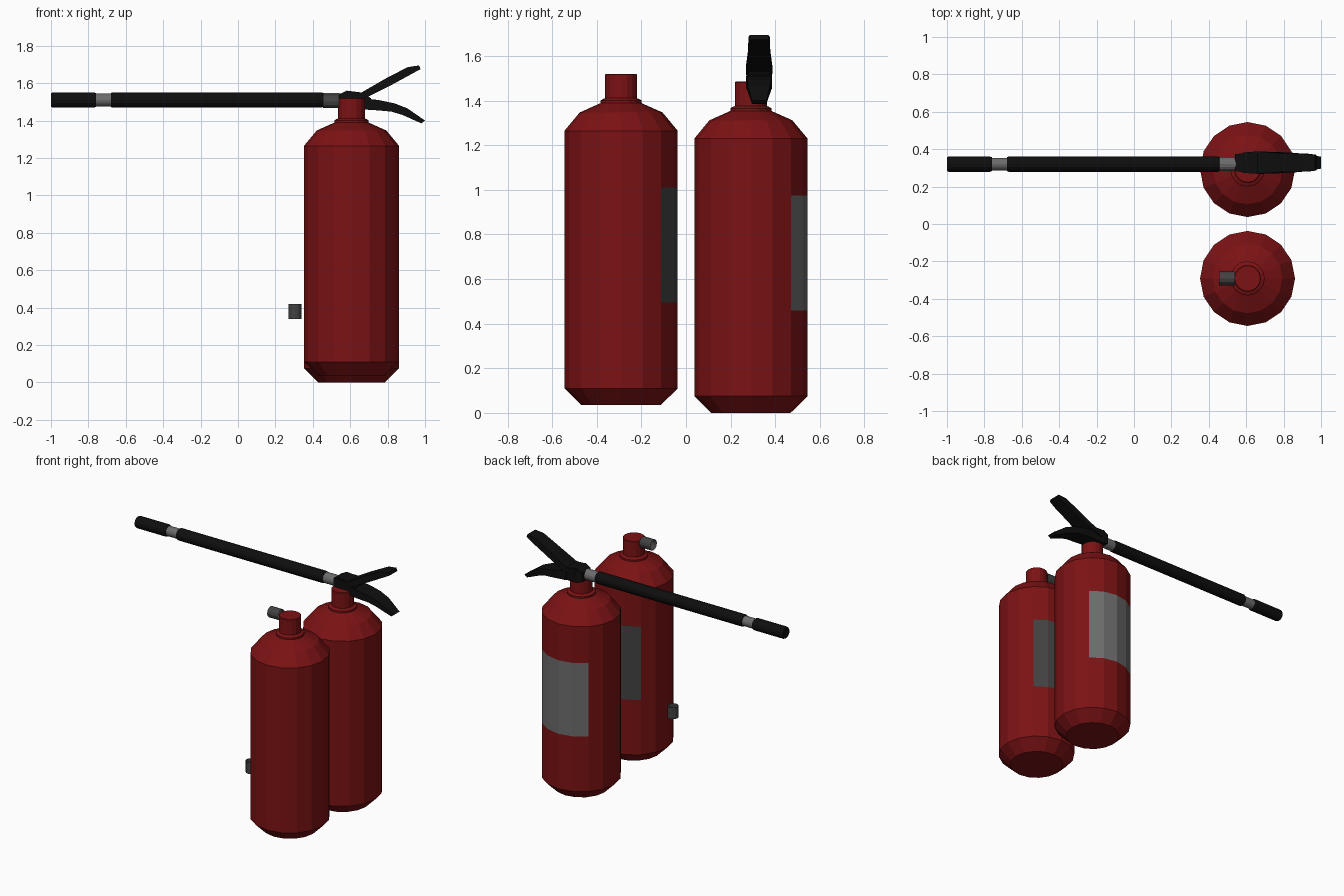
import bpy, bmesh, math
from mathutils import Matrix, Vector

cube = bpy.data.objects.get("Cube")
if cube:
    bpy.data.objects.remove(cube, do_unlink=True)


def material(name, color):
    m = bpy.data.materials.new(name)
    m.use_nodes = True
    m.diffuse_color = (*color, 1)
    bsdf = m.node_tree.nodes["Principled BSDF"]
    bsdf.inputs["Base Color"].default_value = (*color, 1)
    bsdf.inputs["Roughness"].default_value = 0.6
    m.use_backface_culling = True
    return m


RED = material("red paint", (0.2, 0.006, 0.007))
BLACK = material("black rubber", (0.0045, 0.0045, 0.0045))
LIGHT = material("light grey metal", (0.15, 0.15, 0.15))
DARK = material("dark grey metal", (0.055, 0.055, 0.055))


def finish(name, bm, mats):
    mesh = bpy.data.meshes.new(name)
    bm.to_mesh(mesh)
    bm.free()
    obj = bpy.data.objects.new(name, mesh)
    bpy.context.collection.objects.link(obj)
    for m in mats:
        mesh.materials.append(m)
    return obj


def loft(bm, rings, caps=True):
    """Join rings of points with quads and optionally close both ends."""
    loops = [[bm.verts.new(p) for p in ring] for ring in rings]
    for a, b in zip(loops, loops[1:]):
        for i in range(len(a)):
            j = (i + 1) % len(a)
            bm.faces.new((a[i], a[j], b[j], b[i]))
    if caps:
        bm.faces.new(loops[0][::-1])
        bm.faces.new(loops[-1])


def turned(name, profile, origin, mats, axis="Z", sides=16, caps=True):
    """Revolve (radius, height) pairs about an axis through the origin point."""
    turn = {"Z": Matrix(), "X": Matrix.Rotation(math.pi / 2, 4, "Y"),
            "Y": Matrix.Rotation(-math.pi / 2, 4, "X")}[axis]
    move = Matrix.Translation(origin) @ turn
    rings = []
    for r, h in profile:
        angles = [math.tau * i / sides for i in range(sides)]
        rings.append([move @ Vector((r * math.cos(a), r * math.sin(a), h)) for a in angles])
    bm = bmesh.new()
    loft(bm, rings, caps)
    return finish(name, bm, mats)


def bar(name, sections, y):
    """Loft rectangular sections given as (top x, top z, bottom x, bottom z, half width)."""
    bm = bmesh.new()
    loft(bm, [[(xt, y - w, zt), (xt, y + w, zt), (xb, y + w, zb), (xb, y - w, zb)]
              for xt, zt, xb, zb, w in sections])
    bmesh.ops.recalc_face_normals(bm, faces=bm.faces)
    return finish(name, bm, [BLACK])


X = 0.607
LABEL_LOW, LABEL_HIGH = 0.46, 0.975
TANK = [(0.178, 0), (0.254, 0.075), (0.254, LABEL_LOW), (0.254, LABEL_HIGH),
        (0.254, 1.23), (0.186, 1.312), (0.092, 1.354), (0.092, 1.366),
        (0.082, 1.372), (0.072, 1.376), (0.072, 1.482), (0.068, 1.485)]

# Tanks with a label on the back, and a round gauge behind each neck
for prefix, y, z, grey in (("rear", 0.291, 0, LIGHT), ("front", -0.291, 0.035, DARK)):
    tank = turned(prefix + "_tank", TANK, (X, y, z), [RED, grey])
    for f in tank.data.polygons:
        c = f.center
        on_band = LABEL_LOW < c.z - z < LABEL_HIGH
        if on_band and c.y - y > abs(c.x - X):
            f.material_index = 1
    turned(prefix + "_gauge", [(0.085, -0.006), (0.085, 0.006)],
           (X, y + 0.091, z + 0.482), [grey], "Y", 12)

# Open fittings on the front tank
turned("front_hose_connector", [(0.037, 0.455), (0.037, 0.54)],
       (0, -0.291, 1.503), [DARK], "X", 12, caps=False)
turned("front_hose_end", [(0.035, 0.34), (0.035, 0.42)],
       (0.305, -0.291, 0), [DARK], "Z", 12, caps=False)

# Straight hose with metal collars on the rear tank
for name, r, x0, x1, mat in (("nozzle", 0.041, -1.0, -0.76, BLACK),
                             ("nozzle_collar", 0.034, -0.77, -0.67, LIGHT),
                             ("hose", 0.041, -0.68, 0.457, BLACK),
                             ("rear_hose_connector", 0.037, 0.45, 0.55, LIGHT)):
    turned(name, [(r * 0.9, x0), (r, x0 + 0.01), (r, x1 - 0.01), (r * 0.9, x1)],
           (0, 0.32, 1.51), [mat], "X", 16)

# Valve body and the two squeeze levers
HANDLE_Y = 0.328
bar("valve_body", [(0.54, 1.54, 0.54, 1.475, 0.045), (0.58, 1.56, 0.58, 1.46, 0.05),
                   (0.66, 1.55, 0.66, 1.46, 0.05), (0.71, 1.52, 0.71, 1.465, 0.05)], HANDLE_Y)
bar("upper_lever", [(0.58, 1.555, 0.6, 1.5, 0.054), (0.66, 1.55, 0.69, 1.525, 0.06),
                    (0.79, 1.625, 0.82, 1.59, 0.05), (0.906, 1.685, 0.93, 1.65, 0.048),
                    (0.968, 1.695, 0.976, 1.675, 0.042)], HANDLE_Y)
bar("lower_lever", [(0.66, 1.52, 0.66, 1.46, 0.055), (0.75, 1.51, 0.74, 1.455, 0.058),
                    (0.837, 1.492, 0.82, 1.448, 0.054), (0.906, 1.465, 0.88, 1.43, 0.048),
                    (1.0, 1.4, 0.98, 1.385, 0.032)], HANDLE_Y)
